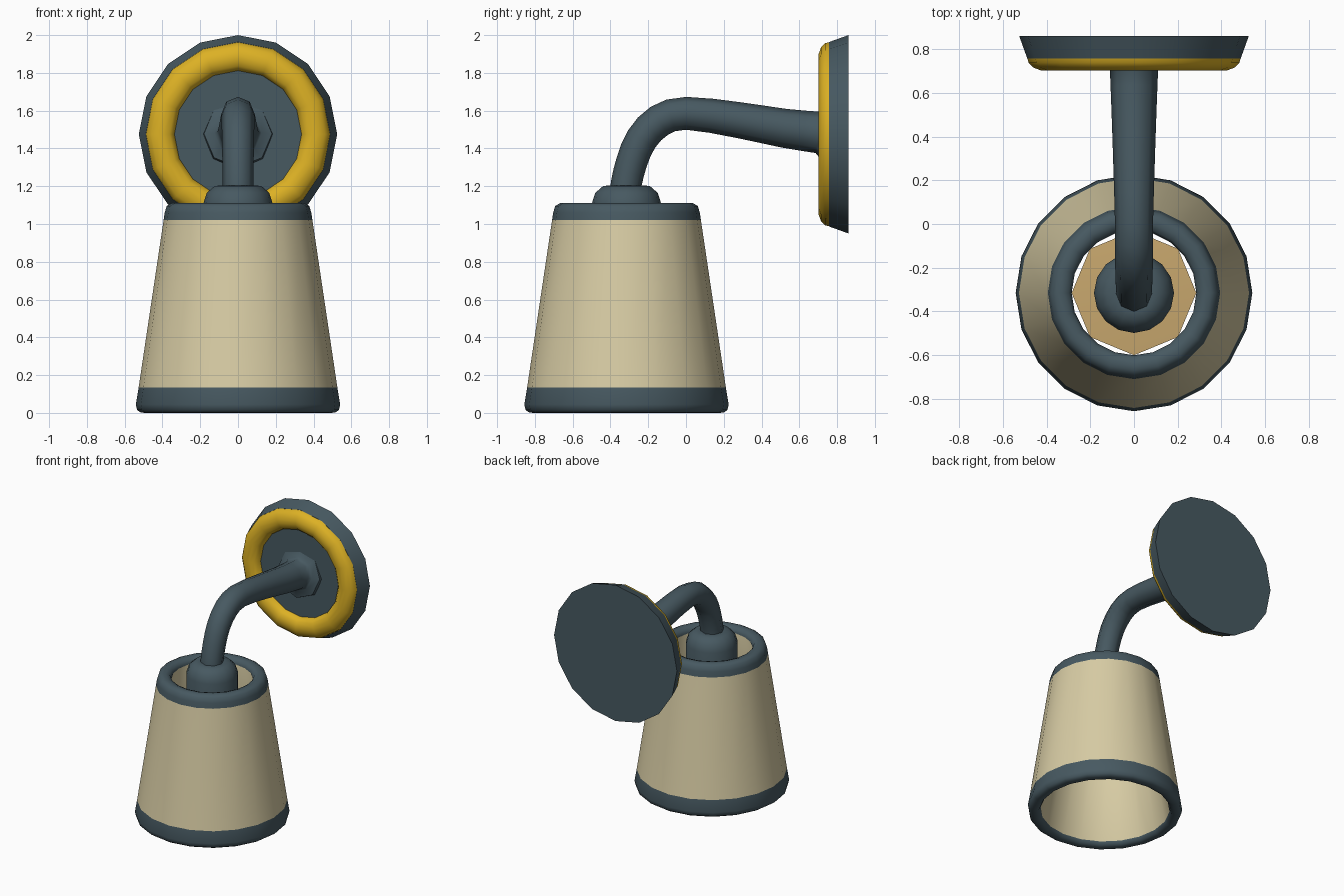
import bpy, bmesh, math
from mathutils import Vector, Matrix

if "Cube" in bpy.data.objects:
    bpy.data.objects.remove(bpy.data.objects["Cube"])


def material(name, rgb):
    m = bpy.data.materials.new(name)
    m.diffuse_color = (*rgb, 1)
    m.use_nodes = True
    m.node_tree.nodes["Principled BSDF"].inputs["Base Color"].default_value = m.diffuse_color
    return m


SLATE = material("slate", (0.063, 0.100, 0.120))
CREAM = material("cream", (0.68, 0.60, 0.37))
YELLOW = material("yellow", (0.72, 0.44, 0.018))
TAN = material("tan", (0.58, 0.39, 0.155))


def finish(bm, name, mats, angle=40):
    bmesh.ops.remove_doubles(bm, verts=bm.verts, dist=1e-5)
    bmesh.ops.recalc_face_normals(bm, faces=bm.faces)
    me = bpy.data.meshes.new(name)
    bm.to_mesh(me)
    bm.free()
    for m in mats:
        me.materials.append(m)
    ob = bpy.data.objects.new(name, me)
    bpy.context.collection.objects.link(ob)
    bpy.ops.object.select_all(action='DESELECT')
    ob.select_set(True)
    bpy.context.view_layer.objects.active = ob
    bpy.ops.object.shade_smooth_by_angle(angle=math.radians(angle))
    return ob


def skin(bm, rings, closed=False, slots=None):
    """Bridge successive rings of points with quads."""
    vs = [[bm.verts.new(p) for p in ring] for ring in rings]
    n = len(vs[0])
    for k in range(len(vs) if closed else len(vs) - 1):
        a, b = vs[k], vs[(k + 1) % len(vs)]
        for i in range(n):
            f = bm.faces.new((a[i], a[(i + 1) % n], b[(i + 1) % n], b[i]))
            f.material_index = slots[k] if slots else 0
    if not closed:
        bm.faces.new(vs[0])
        bm.faces.new(vs[-1])


def lathe(name, profile, sides, mats, matrix, closed=False, slots=None, angle=40):
    """Turn a (radius, height) profile around the local z axis."""
    bm = bmesh.new()
    rings = [[matrix @ Vector((r * math.cos(2 * math.pi * i / sides),
                               r * math.sin(2 * math.pi * i / sides), h))
              for i in range(sides)] for r, h in profile]
    skin(bm, rings, closed, slots)
    return finish(bm, name, mats, angle)


SHADE = Matrix.Translation((0, -0.315, 0))
# local z runs along +y for the wall parts
WALL = Matrix.Translation((0, 0, 1.475)) @ Matrix.Rotation(-math.pi / 2, 4, 'X')

# Lamp shade: thick open cone, slate rims, cream outside band and inside
shade_profile = [(0.465, 0.006), (0.49, 0.0), (0.515, 0.002), (0.534, 0.015), (0.541, 0.045),
                 (0.526, 0.135), (0.394, 1.02), (0.388, 1.06), (0.378, 1.095),
                 (0.352, 1.11), (0.325, 1.11), (0.297, 1.10), (0.285, 1.07), (0.452, 0.03)]
lathe("lamp_shade", shade_profile, 20, [SLATE, CREAM], SHADE, True,
      [0, 0, 0, 0, 0, 1, 0, 0, 0, 0, 0, 0, 1, 0], 50)

# Socket collar and bulb inside the shade
lathe("socket", [(0.09, 1.205), (0.125, 1.2), (0.165, 1.165), (0.183, 1.11),
                 (0.183, 0.72)], 16, [SLATE], SHADE)
lathe("bulb", [(0.15, 0.76), (0.285, 0.75), (0.285, 0.65), (0.22, 0.57), (0.1, 0.54)],
      8, [TAN], SHADE)

# Wall plate and its rounded yellow ring
lathe("wall_plate", [(0.525, 0.86), (0.488, 0.757), (0.32, 0.757)], 16, [SLATE], WALL)
ring = [(0.488, 0.76), (0.482, 0.737), (0.46, 0.715), (0.425, 0.702), (0.395, 0.702),
        (0.362, 0.713), (0.342, 0.735), (0.336, 0.76)]
lathe("plate_ring", ring, 16, [YELLOW], WALL, True, angle=50)

# Bent arm: path points (y, z, radius), smoothed
path = [(-0.32, 1.17, 0.082), (-0.315, 1.22, 0.082), (-0.287, 1.33, 0.083), (-0.235, 1.45, 0.085),
        (-0.14, 1.547, 0.087), (0.0, 1.586, 0.087), (0.28, 1.55, 0.095),
        (0.52, 1.507, 0.103), (0.70, 1.485, 0.11)]
pts = [Vector(p) for p in path]
smooth = []
for i in range(len(pts) - 1):
    p0, p1, p2, p3 = (pts[max(i - 1, 0)], pts[i], pts[i + 1], pts[min(i + 2, len(pts) - 1)])
    for t in (0, 0.5):
        smooth.append(0.5 * (2 * p1 + (p2 - p0) * t + (2 * p0 - 5 * p1 + 4 * p2 - p3) * t * t
                             + (3 * p1 - p0 - 3 * p2 + p3) * t ** 3))
# flared foot on the wall plate
smooth += [pts[-1], Vector((0.722, 1.481, 0.125)), Vector((0.74, 1.478, 0.18)),
           Vector((0.765, 1.475, 0.185))]
rings = []
for i, p in enumerate(smooth):
    d = smooth[min(i + 1, len(smooth) - 1)] - smooth[max(i - 1, 0)]
    tan = Vector((0, d.x, d.y)).normalized()
    side = Vector((1, 0, 0))
    up = side.cross(tan)
    rings.append([Vector((0, p.x, p.y)) + p.z * (side * math.cos(a) + up * math.sin(a))
                  for a in (2 * math.pi * k / 8 for k in range(8))])
bm = bmesh.new()
skin(bm, rings)
finish(bm, "arm", [SLATE], 50)
